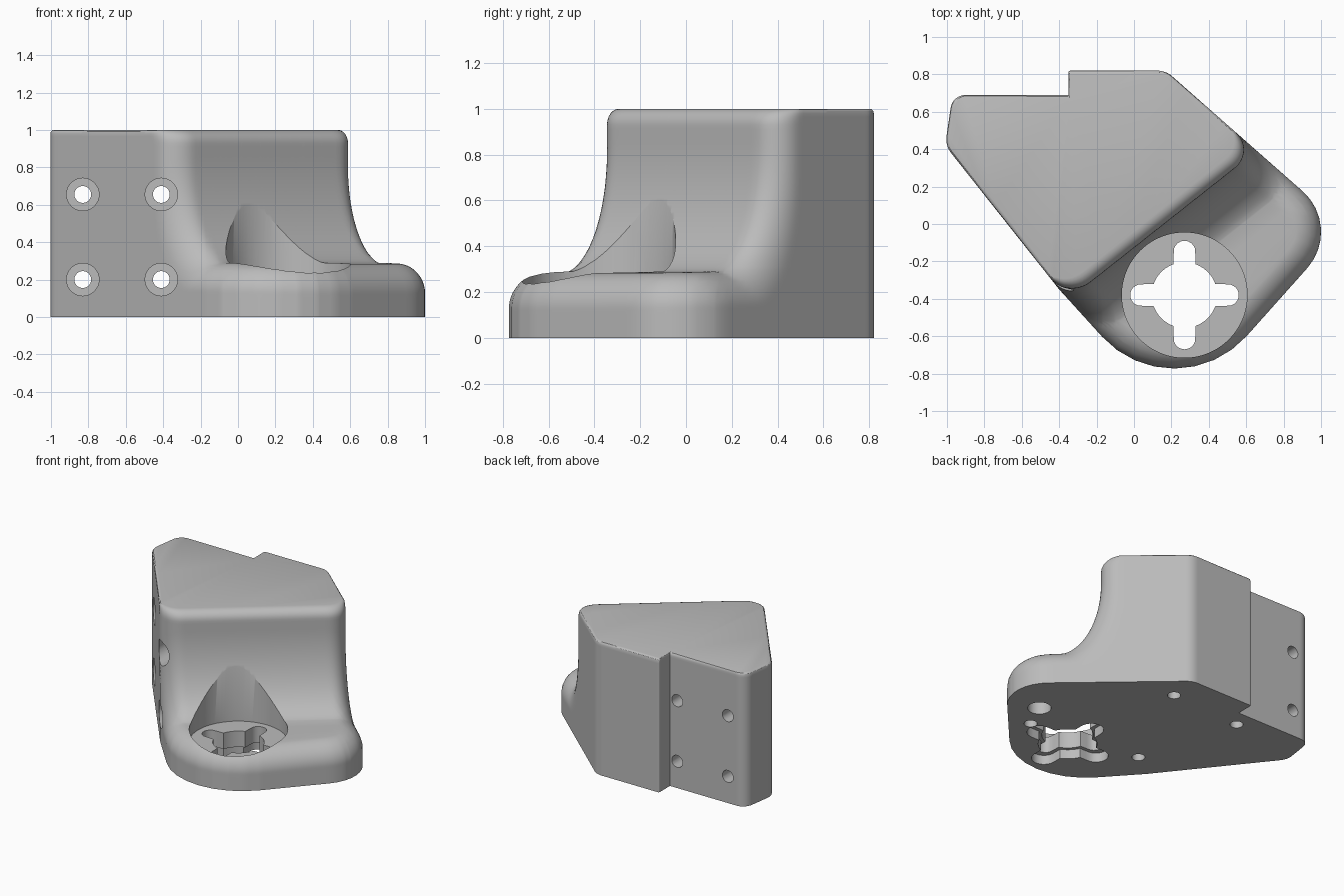
import bpy, bmesh, math
from mathutils import Vector, Matrix

cube = bpy.data.objects.get("Cube")
if cube:
    bpy.data.objects.remove(cube, do_unlink=True)

grey = bpy.data.materials.new("plain grey")
grey.use_nodes = True
COLOUR = (0.5, 0.5, 0.5, 1)
grey.diffuse_color = COLOUR
grey.node_tree.nodes["Principled BSDF"].inputs["Base Color"].default_value = COLOUR

FILLET = 0.15                               # side rounding of the sloped front
FRONT = Vector((0.62, -0.785))              # direction the sloped wall faces
ORIGIN = Vector((-0.2, 0.35))               # centre that the slices radiate from

# Footprint corners: x, y, rounding radius (counter-clockwise)
CORNERS = [(-0.35, 0.82, 0.01), (-0.35, 0.69, 0), (-0.97, 0.69, 0.08),
           (-1.01, 0.42, 0.12), (-0.4, -0.35, 0.5), (0.218, -1.03, 0.52),
           (1.121, -0.018, 0.29), (0.17, 0.82, 0.12)]


def rounded(corners, steps=8):
    """Polygon with each corner replaced by an arc."""
    out = []
    for i, (x, y, r) in enumerate(corners):
        p = Vector((x, y))
        if r == 0:
            out.append(p)
            continue
        a = (Vector(corners[i - 1][:2]) - p).normalized()
        b = (Vector(corners[(i + 1) % len(corners)][:2]) - p).normalized()
        half = a.angle(b) / 2
        centre = p + (a + b).normalized() * r / math.sin(half)
        tangent = r / math.tan(half)
        start, end = p + a * tangent - centre, p + b * tangent - centre
        turn = start.angle_signed(end)
        for k in range(steps + 1):
            t = -turn * k / steps
            out.append(centre + Matrix.Rotation(t, 2) @ start)
    return out


outline = rounded(CORNERS)
segments = list(zip(outline, outline[1:] + outline[:1]))
front_segments = [(a, b) for a, b in segments if max(FRONT.dot(a), FRONT.dot(b)) > -0.5]


def edge_distance(p):
    best = 9
    for a, b in front_segments:
        ab = b - a
        t = min(1, max(0, (p - a).dot(ab) / max(ab.length_squared, 1e-12)))
        best = min(best, (a + ab * t - p).length)
    return best


def reach(direction):
    """Distance from the origin to the footprint edge."""
    best = 0
    for a, b in segments:
        e, w = b - a, a - ORIGIN
        det = direction.x * e.y - direction.y * e.x
        if abs(det) < 1e-9:
            continue
        t = (w.x * e.y - w.y * e.x) / det
        s = (w.x * direction.y - w.y * direction.x) / det
        if -1e-4 <= s <= 1 + 1e-4:
            best = max(best, t)
    return best


def wall(z):
    """How far forward the concave wall and its shelf reach at a height."""
    if z < 0.29:
        return 0.36 + (0.29 - z) * 45
    dz = max(0, 0.85 - z) / 0.565
    return 0.1 + 0.3 * (1 - math.sqrt(1 - dz * dz))


def round_off(amount, radius):
    amount = min(radius, max(0, amount))
    return radius - math.sqrt(radius * radius - amount * amount)


def inside(p, z):
    u = FRONT.dot(p) + round_off(z - 0.93, 0.07)
    if u <= wall(z + FILLET) - FILLET:
        return True
    if u > wall(z):
        return False
    c = round_off(FILLET - edge_distance(p), FILLET)
    return u <= wall(z + c) - c


# Body: horizontal slices lofted from the floor to the top
corner_angles = [math.atan2(*(p - ORIGIN).yx) for p in outline]
angles = list(corner_angles)
COUNT = 240
for i in range(COUNT):
    a = -math.pi + math.tau * (i + 0.5) / COUNT
    if min(abs(a - c) for c in corner_angles) > 0.006:
        angles.append(a)
angles = sorted(angles)
angles = [a for i, a in enumerate(angles) if i == 0 or a - angles[i - 1] > 1e-4]
rays = [Vector((math.cos(a), math.sin(a))) for a in angles]
reaches = [reach(d) for d in rays]

levels = [0, 0.1] + [0.12 + 0.0125 * i for i in range(11)]
levels += [0.25 + 0.002 * i for i in range(26)]
levels += [0.31 + 0.03 * i for i in range(21)]
levels += [0.93 + 0.07 * math.sin(math.radians(15 * k)) for k in range(7)]

bm = bmesh.new()
rings = []
for z in levels:
    ring = []
    for d, full in zip(rays, reaches):
        high = full - round_off(z - 0.98, 0.02)
        if not inside(ORIGIN + d * high, z):
            low = 0
            for _ in range(15):
                mid = (low + high) / 2
                if inside(ORIGIN + d * mid, z):
                    low = mid
                else:
                    high = mid
            high = low
        ring.append(bm.verts.new((*(ORIGIN + d * high), z)))
    rings.append(ring)
n = len(rays)
for lower, upper in zip(rings, rings[1:]):
    for i in range(n):
        j = (i + 1) % n
        bm.faces.new((lower[i], lower[j], upper[j], upper[i]))
bm.faces.new(rings[0][::-1])
bm.faces.new(rings[-1])
bmesh.ops.recalc_face_normals(bm, faces=bm.faces)
mesh = bpy.data.meshes.new("bracket_body")
bm.to_mesh(mesh)
bm.free()
body = bpy.data.objects.new("bracket_body", mesh)
bpy.context.collection.objects.link(body)


def cylinder(bm, start, end, radius, sides=32):
    start, end = Vector(start), Vector(end)
    axis = end - start
    matrix = Matrix.Translation((start + end) / 2) @ axis.to_track_quat('Z', 'Y').to_matrix().to_4x4()
    bmesh.ops.create_cone(bm, cap_ends=True, segments=sides, radius1=radius,
                          radius2=radius, depth=axis.length, matrix=matrix)


def cross(bm, disc, arm, width, bottom, top):
    """Disc with four round-ended arms, as a prism."""
    verts = []
    for i in range(144):
        t = math.tau * i / 144
        phi = abs((t + math.pi / 4) % (math.pi / 2) - math.pi / 4)
        r, a = disc, arm - width
        if a * math.tan(phi) > width:
            r = max(r, width / math.sin(phi))
        else:
            r = max(r, a * math.cos(phi) + math.sqrt(width ** 2 - (a * math.sin(phi)) ** 2))
        verts.append(bm.verts.new((0.27 + r * math.cos(t), -0.38 + r * math.sin(t), bottom)))
    face = bm.faces.new(verts)
    new = bmesh.ops.extrude_face_region(bm, geom=[face])["geom"]
    bmesh.ops.translate(bm, vec=(0, 0, top - bottom),
                        verts=[v for v in new if isinstance(v, bmesh.types.BMVert)])


def cut(bm):
    bmesh.ops.recalc_face_normals(bm, faces=bm.faces)
    me = bpy.data.meshes.new("cutter")
    bm.to_mesh(me)
    bm.free()
    cutter = bpy.data.objects.new("cutter", me)
    cutter.hide_render = True
    bpy.context.collection.objects.link(cutter)
    mod = body.modifiers.new("cut", 'BOOLEAN')
    mod.operation, mod.solver, mod.object = 'DIFFERENCE', 'EXACT', cutter
    dg = bpy.context.evaluated_depsgraph_get()
    result = bpy.data.meshes.new_from_object(body.evaluated_get(dg))
    body.modifiers.clear()
    body.data = result
    bpy.data.objects.remove(cutter, do_unlink=True)


SCREWS = [(x, z) for x in (-0.83, -0.41) for z in (0.2, 0.655)]

# Round pocket, screw head bores and blind holes underneath
bm = bmesh.new()
cylinder(bm, (0.27, -0.38, 0.19), (0.27, -0.38, 1.2), 0.335, 96)
for x, z in SCREWS:
    cylinder(bm, (x, -1, z), (x, 0.5, z), 0.087)
for x, y, r in [(0.73, -0.13, 0.08), (0.64, -0.33, 0.045), (0.14, 0.59, 0.045),
                (-0.44, 0.56, 0.045), (-0.215, -0.21, 0.045)]:
    cylinder(bm, (x, y, -0.1), (x, y, 0.1), r)
cut(bm)

# Cross-shaped opening and screw holes right through
bm = bmesh.new()
cross(bm, 0.175, 0.29, 0.058, -0.1, 0.5)
for x, z in SCREWS:
    cylinder(bm, (x, 0.4, z), (x, 1, z), 0.045)
cut(bm)

# Wider cross recess underneath
bm = bmesh.new()
cross(bm, 0.2, 0.335, 0.085, -0.1, 0.07)
cut(bm)

body.data.name = "bracket_body"
body.data.materials.clear()
body.data.materials.append(grey)
for o in bpy.context.selected_objects:
    o.select_set(False)
body.select_set(True)
bpy.context.view_layer.objects.active = body
bpy.ops.object.shade_smooth_by_angle(angle=math.radians(30))
